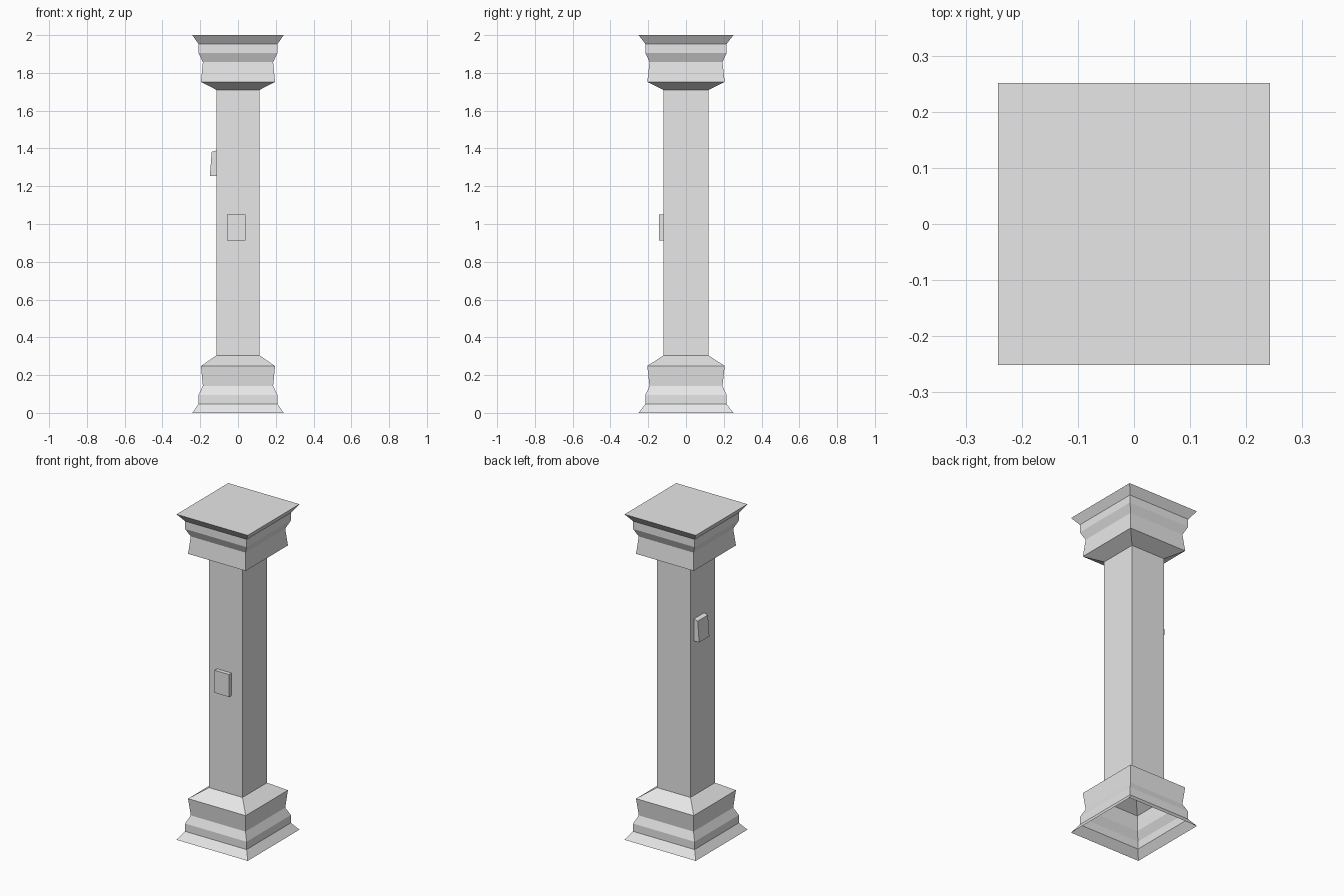
import bpy, bmesh

cube = bpy.data.objects.get("Cube")
if cube:
    bpy.data.objects.remove(cube, do_unlink=True)

stone = bpy.data.materials.new("grey stone")
stone.use_nodes = True
stone.diffuse_color = (0.8, 0.8, 0.8, 1)
stone.node_tree.nodes["Principled BSDF"].inputs["Base Color"].default_value = (0.8, 0.8, 0.8, 1)


def add_object(name, bm):
    bmesh.ops.recalc_face_normals(bm, faces=bm.faces)
    mesh = bpy.data.meshes.new(name)
    bm.to_mesh(mesh)
    bm.free()
    mesh.materials.append(stone)
    obj = bpy.data.objects.new(name, mesh)
    bpy.context.collection.objects.link(obj)
    return obj


def square_loft(name, profile, cap_top=False):
    """Stack rectangular rings (half x, half y, z) into a shell."""
    bm = bmesh.new()
    rings = [[bm.verts.new((sx * hx, sy * hy, z))
              for sx, sy in ((-1, -1), (1, -1), (1, 1), (-1, 1))]
             for hx, hy, z in profile]
    for low, high in zip(rings, rings[1:]):
        for i in range(4):
            j = (i + 1) % 4
            bm.faces.new((low[i], low[j], high[j], high[i]))
    if cap_top:
        bm.faces.new(rings[-1])
    return add_object(name, bm)


def block(name, low, high):
    """Box between two corners."""
    bm = bmesh.new()
    bmesh.ops.create_cube(bm, size=1)
    for v in bm.verts:
        v.co = [a + (c + 0.5) * (b - a) for a, b, c in zip(low, high, v.co)]
    return add_object(name, bm)


# Moulding profile, from the outer edge to the shaft
moulding = [(0.242, 0.251, 0), (0.209, 0.215, 0.047), (0.209, 0.215, 0.095),
            (0.186, 0.193, 0.143), (0.196, 0.205, 0.248), (0.114, 0.119, 0.305)]
capital = [(x, y, 2 - z) for x, y, z in reversed(moulding)]
capital[0] = (0.114, 0.119, 1.71)

# Base is hollow and open underneath, capital is closed on top
square_loft("base", moulding)
square_loft("shaft", [moulding[-1], capital[0]])
square_loft("capital", capital, cap_top=True)

# Small raised stones on the front and on the right side
block("front_block", (-0.058, -0.144, 0.912), (0.04, -0.115, 1.05))
side = block("side_block", (-0.149, -0.014, 1.254), (-0.112, 0.085, 1.39))

# Lean the outer face of the side stone back towards the shaft
for v in side.data.vertices:
    if v.co.z > 1.3 and v.co.x < -0.13:
        v.co.x = -0.139
        v.co.z = 1.382
